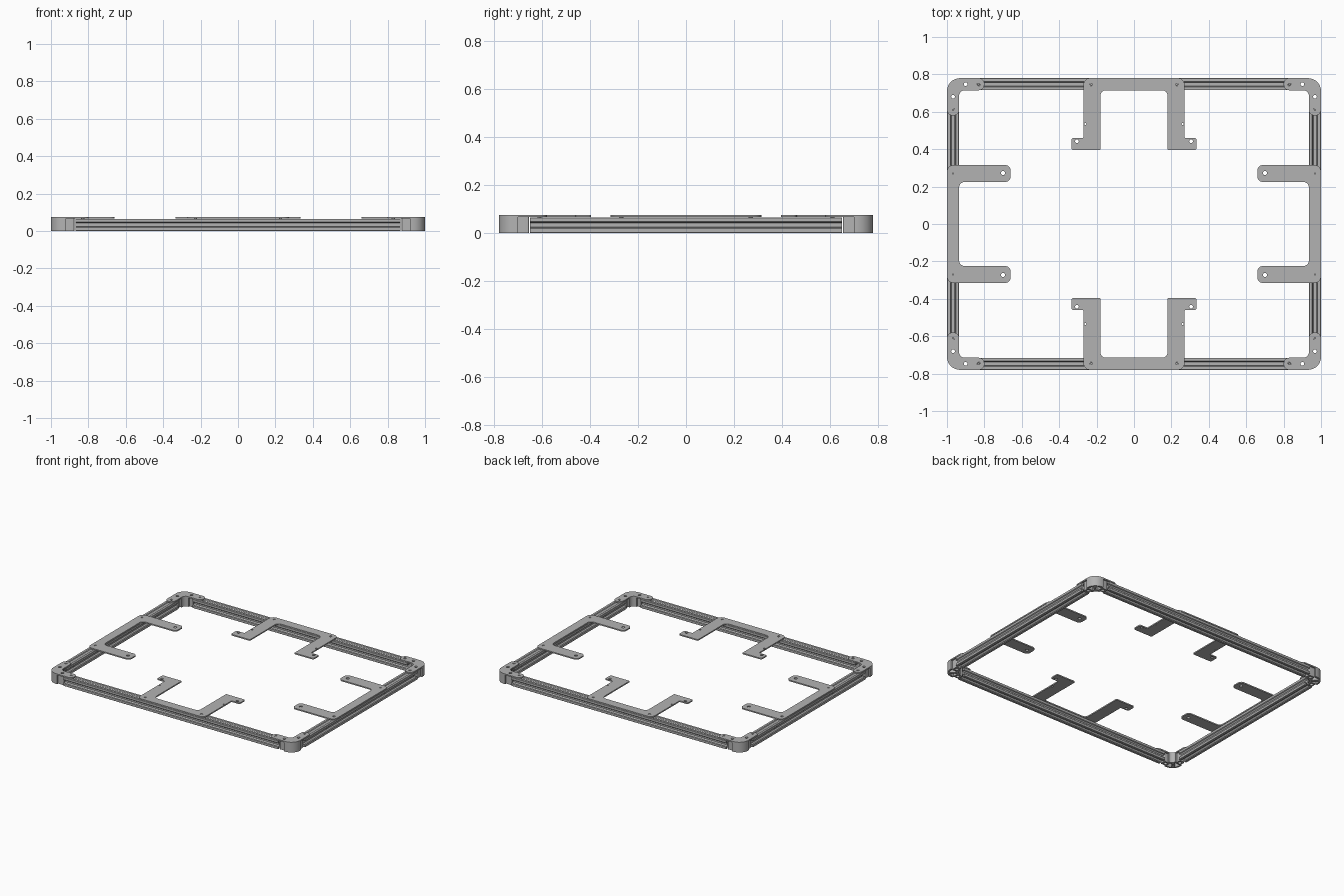
import bpy, bmesh
from math import pi, cos, sin, tan
from mathutils import Vector, Matrix

if "Cube" in bpy.data.objects:
    bpy.data.objects.remove(bpy.data.objects["Cube"], do_unlink=True)


def make_material(name, value):
    mat = bpy.data.materials.new(name)
    mat.use_nodes = True
    colour = (value, value, value, 1)
    mat.diffuse_color = colour
    mat.node_tree.nodes["Principled BSDF"].inputs["Base Color"].default_value = colour
    return mat


METAL = make_material("plain grey metal", 0.45)
HX, HY = 1.0, 0.78          # outer half sizes
RAIL_TOP, TOP = 0.066, 0.075
WIDTH = 0.065               # frame band width
MID = WIDTH / 2


def finish(name, bm):
    """Turn a bmesh into a shaded object."""
    bmesh.ops.remove_doubles(bm, verts=bm.verts, dist=1e-5)
    bmesh.ops.recalc_face_normals(bm, faces=bm.faces)
    mesh = bpy.data.meshes.new(name)
    bm.to_mesh(mesh)
    bm.free()
    mesh.materials.append(METAL)
    obj = bpy.data.objects.new(name, mesh)
    bpy.context.collection.objects.link(obj)
    bpy.ops.object.select_all(action='DESELECT')
    obj.select_set(True)
    bpy.context.view_layer.objects.active = obj
    bpy.ops.object.shade_smooth_by_angle(angle=pi / 6)
    return obj


def rounded(points, steps=7):
    """Polygon of (x, y, radius) corners with the corners filleted."""
    out = []
    n = len(points)
    for i, p in enumerate(points):
        c = Vector(p[:2])
        r = p[2] if len(p) > 2 else 0
        if r == 0:
            out.append(c)
            continue
        a = (Vector(points[i - 1][:2]) - c).normalized()
        b = (Vector(points[(i + 1) % n][:2]) - c).normalized()
        half = a.angle(b) / 2
        centre = c + (a + b).normalized() * (r / sin(half))
        start = c + a * (r / tan(half)) - centre
        turn = start.angle_signed(c + b * (r / tan(half)) - centre)
        for k in range(steps + 1):
            out.append(centre + Matrix.Rotation(-turn * k / steps, 2) @ start)
    return out


def circle(x, y, r, n=16):
    return [Vector((x + r * cos(2 * pi * k / n), y + r * sin(2 * pi * k / n))) for k in range(n)]


def plate(name, loops, z0, z1, sx=1, sy=1):
    """Extrude an outline; further loops are holes."""
    curve = bpy.data.curves.new(name, 'CURVE')
    curve.dimensions = '2D'
    curve.fill_mode = 'BOTH'
    curve.extrude = (z1 - z0) / 2
    for loop in loops:
        spline = curve.splines.new('POLY')
        spline.points.add(len(loop) - 1)
        spline.use_cyclic_u = True
        for point, co in zip(spline.points, loop):
            point.co = (co.x * sx, co.y * sy, 0, 1)
    temp = bpy.data.objects.new(name + "_outline", curve)
    bpy.context.collection.objects.link(temp)
    graph = bpy.context.evaluated_depsgraph_get()
    mesh = bpy.data.meshes.new_from_object(temp.evaluated_get(graph))
    bm = bmesh.new()
    bm.from_mesh(mesh)
    bmesh.ops.translate(bm, verts=bm.verts, vec=(0, 0, (z0 + z1) / 2))
    bpy.data.objects.remove(temp, do_unlink=True)
    bpy.data.meshes.remove(mesh)
    return finish(name, bm)


def rail(name, length, location, along_x):
    """Square slotted bar, one quadrant of the section turned four times."""
    quadrant = [(2.8, 3.9), (5.5, 6.5), (5.5, 8.2), (3.1, 8.2), (4.6, 10), (9.5, 10)]
    quadrant += [(y, x) for x, y in reversed(quadrant)]
    bm = bmesh.new()
    verts = []
    for q in range(4):
        turn = Matrix.Rotation(-q * pi / 2, 2)
        for p in quadrant:
            v = turn @ Vector(p) * 0.0032
            verts.append(bm.verts.new((-length / 2, v.x, v.y)))
    face = bm.faces.new(verts)
    new = bmesh.ops.extrude_face_region(bm, geom=[face])["geom"]
    bmesh.ops.translate(bm, vec=(length, 0, 0),
                        verts=[g for g in new if isinstance(g, bmesh.types.BMVert)])
    if not along_x:
        bmesh.ops.rotate(bm, verts=bm.verts, matrix=Matrix.Rotation(pi / 2, 3, 'Z'))
    bmesh.ops.translate(bm, verts=bm.verts, vec=location)
    finish(name, bm)


def screw(name, x, y):
    plate(name, [circle(x, y, 0.0085), circle(x, y, 0.004, 6)], 0.058, 0.072)


# Slotted rails
for s, side in ((-1, "front"), (1, "back")):
    rail(side + "_rail", 1.74, (0, s * (HY - MID), 0.033), True)
for s, side in ((-1, "right"), (1, "left")):
    rail(side + "_rail", 1.30, (s * (HX - MID), 0, 0.033), False)

# Front and back plates with two hooked arms each
IN_Y = HY - WIDTH
half = [(0.27, HY, 0.035), (0.27, 0.46, 0.008), (0.335, 0.46, 0.012),
        (0.335, 0.395, 0.012), (0.18, 0.395, 0.006), (0.18, IN_Y, 0.03)]
outline = half + [(-x, y, r) for x, y, r in reversed(half)]
loops = [rounded(outline)]
for s in (-1, 1):
    loops += [circle(s * 0.228, HY - MID, 0.009), circle(s * 0.305, 0.443, 0.01),
              circle(s * 0.26, 0.535, 0.006)]
for s, side in ((-1, "front"), (1, "back")):
    plate(side + "_mount_plate", loops, RAIL_TOP, TOP, sy=s)
    for t, hand in ((-1, "right"), (1, "left")):
        screw(f"{side}_{hand}_mount_screw", t * 0.228, s * (HY - MID))

# Left and right plates with two round-ended arms each
half = [(HX, 0.315, 0.035), (0.66, 0.315, 0.028), (0.66, 0.225, 0.028),
        (HX - WIDTH, 0.225, 0.03)]
outline = half + [(x, -y, r) for x, y, r in reversed(half)]
loops = [rounded(outline)]
for s in (-1, 1):
    loops += [circle(HX - MID, s * 0.27, 0.009), circle(0.70, s * 0.272, 0.011)]
for s, side in ((-1, "right"), (1, "left")):
    plate(side + "_mount_plate", loops, RAIL_TOP, TOP, sx=s)
    for t, end in ((-1, "front"), (1, "back")):
        screw(f"{side}_{end}_arm_screw", s * (HX - MID), t * 0.27)


# Corner brackets, drawn as distances in from the outer corner
def from_corner(points):
    return [Vector((HX - p.x, HY - p.y)) for p in points]


def swap(points):
    return [(p[1], p[0], *p[2:]) for p in reversed(points)]


cap = [(0.20, 0, 0.03), (0.20, WIDTH, 0.03)]
cap = [(0, 0, 0.07)] + cap + [(WIDTH, WIDTH, 0.03)] + swap(cap)
cap_loops = [rounded(cap)]
body = [(0.08, 0), (0.08, 0.012), (0.125, 0.012, 0.006), (0.125, 0.053, 0.006),
        (0.097, 0.053), (0.097, WIDTH)]
body_loops = [rounded([(0, 0, 0.07)] + body + [(WIDTH, WIDTH, 0.03)] + swap(body))]
cell = [(0.034, 0.018), (0.078, 0.012), (0.078, 0.053), (0.062, 0.053)]
body_loops += [rounded(cell), rounded(swap(cell))]
for u, v in ((0.10, MID), (MID, 0.10)):
    cap_loops.append(circle(u, v, 0.01))
    body_loops.append(circle(u, v, 0.012))
for u, v in ((0.17, MID), (MID, 0.17)):
    cap_loops.append(circle(u, v, 0.009))

for sy, end in ((-1, "front"), (1, "back")):
    for sx, hand in ((-1, "right"), (1, "left")):
        name = f"{end}_{hand}_corner"
        plate(name + "_cap", [from_corner(l) for l in cap_loops], RAIL_TOP, TOP, sx, sy)
        plate(name + "_body", [from_corner(l) for l in body_loops], 0, RAIL_TOP, sx, sy)
        screw(name + "_long_screw", sx * (HX - 0.17), sy * (HY - MID))
        screw(name + "_short_screw", sx * (HX - MID), sy * (HY - 0.17))
